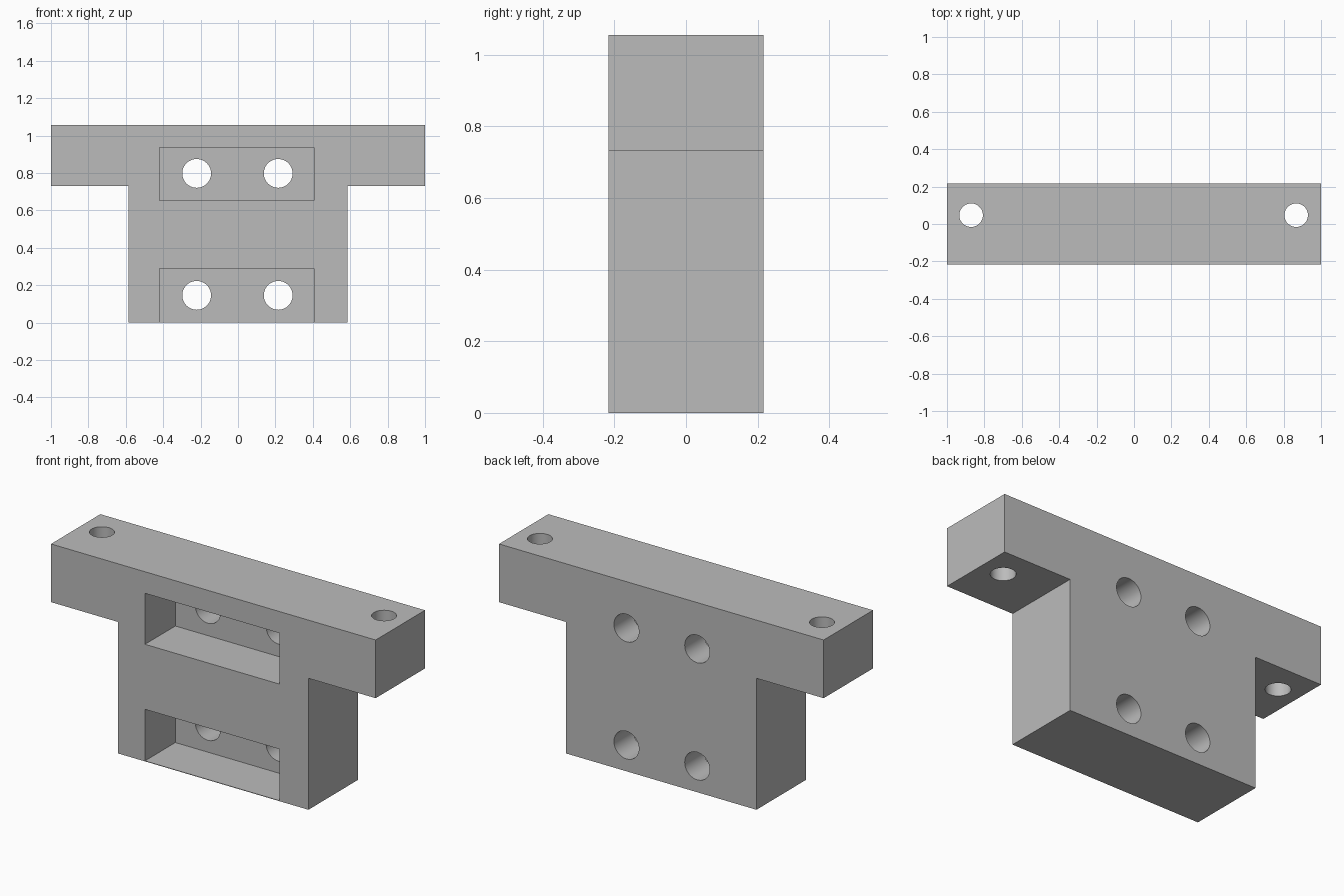
import bpy
import bmesh
import math
from mathutils import Matrix, Vector

default = bpy.data.objects.get("Cube")
if default:
    bpy.data.objects.remove(default, do_unlink=True)

HALF_Y = 0.217
TOP = 1.056
ARM_Z = 0.732
BODY_X = 0.586
POCKET_BACK = 0.05

grey = bpy.data.materials.new("plain grey")
grey.use_nodes = True
colour = (0.5, 0.5, 0.5, 1)
grey.diffuse_color = colour
grey.node_tree.nodes["Principled BSDF"].inputs["Base Color"].default_value = colour


def make_object(name, bm):
    mesh = bpy.data.meshes.new(name)
    bmesh.ops.recalc_face_normals(bm, faces=bm.faces)
    bm.to_mesh(mesh)
    bm.free()
    mesh.materials.append(grey)
    obj = bpy.data.objects.new(name, mesh)
    bpy.context.collection.objects.link(obj)
    return obj


def box_cutter(name, low, high):
    low, high = Vector(low), Vector(high)
    bm = bmesh.new()
    place = Matrix.Translation((low + high) / 2) @ Matrix.Diagonal((*(high - low), 1))
    bmesh.ops.create_cube(bm, size=1, matrix=place)
    return make_object(name, bm)


def drill(name, centre, radius, length, along_y=False):
    bm = bmesh.new()
    place = Matrix.Translation(centre)
    if along_y:
        place = place @ Matrix.Rotation(math.pi / 2, 4, "X")
    bmesh.ops.create_cone(bm, cap_ends=True, segments=48, radius1=radius,
                          radius2=radius, depth=length, matrix=place)
    return make_object(name, bm)


# T-shaped block, extruded from its front outline
half = [(BODY_X, 0), (BODY_X, ARM_Z), (1, ARM_Z), (1, TOP)]
outline = half + [(-x, z) for x, z in reversed(half)]
bm = bmesh.new()
front = bm.faces.new([bm.verts.new((x, -HALF_Y, z)) for x, z in outline])
extruded = bmesh.ops.extrude_face_region(bm, geom=[front], use_keep_orig=True)
moved = [v for v in extruded["geom"] if isinstance(v, bmesh.types.BMVert)]
bmesh.ops.translate(bm, verts=moved, vec=(0, 2 * HALF_Y, 0))
bracket = make_object("t_bracket", bm)

# Front pockets, each with two bolt holes through the back wall
cutters = []
for level, low, high, hole_z in (("upper", 0.652, 0.936, 0.798),
                                 ("lower", 0.003, 0.29, 0.146)):
    cutters.append(box_cutter(level + "_pocket_cutter", (-0.421, -0.4, low),
                              (0.407, POCKET_BACK, high)))
    for x in (-0.221, 0.215):
        cutters.append(drill(level + "_bolt_cutter", (x, 0.2, hole_z), 0.077, 0.4, True))

# Vertical holes near the arm ends
for x in (-0.871, 0.867):
    cutters.append(drill("arm_hole_cutter", (x, 0.047, 0.9), 0.063, 1))

# Cut everything out of the block
bpy.context.view_layer.objects.active = bracket
for cutter in cutters:
    cut = bracket.modifiers.new("cut", "BOOLEAN")
    cut.operation = "DIFFERENCE"
    cut.solver = "EXACT"
    cut.object = cutter
    bpy.ops.object.modifier_apply(modifier=cut.name)
    bpy.data.objects.remove(cutter, do_unlink=True)

# Smooth hole walls, sharp block edges
bpy.ops.object.select_all(action="DESELECT")
bracket.select_set(True)
bpy.ops.object.shade_smooth_by_angle(angle=math.radians(30))
